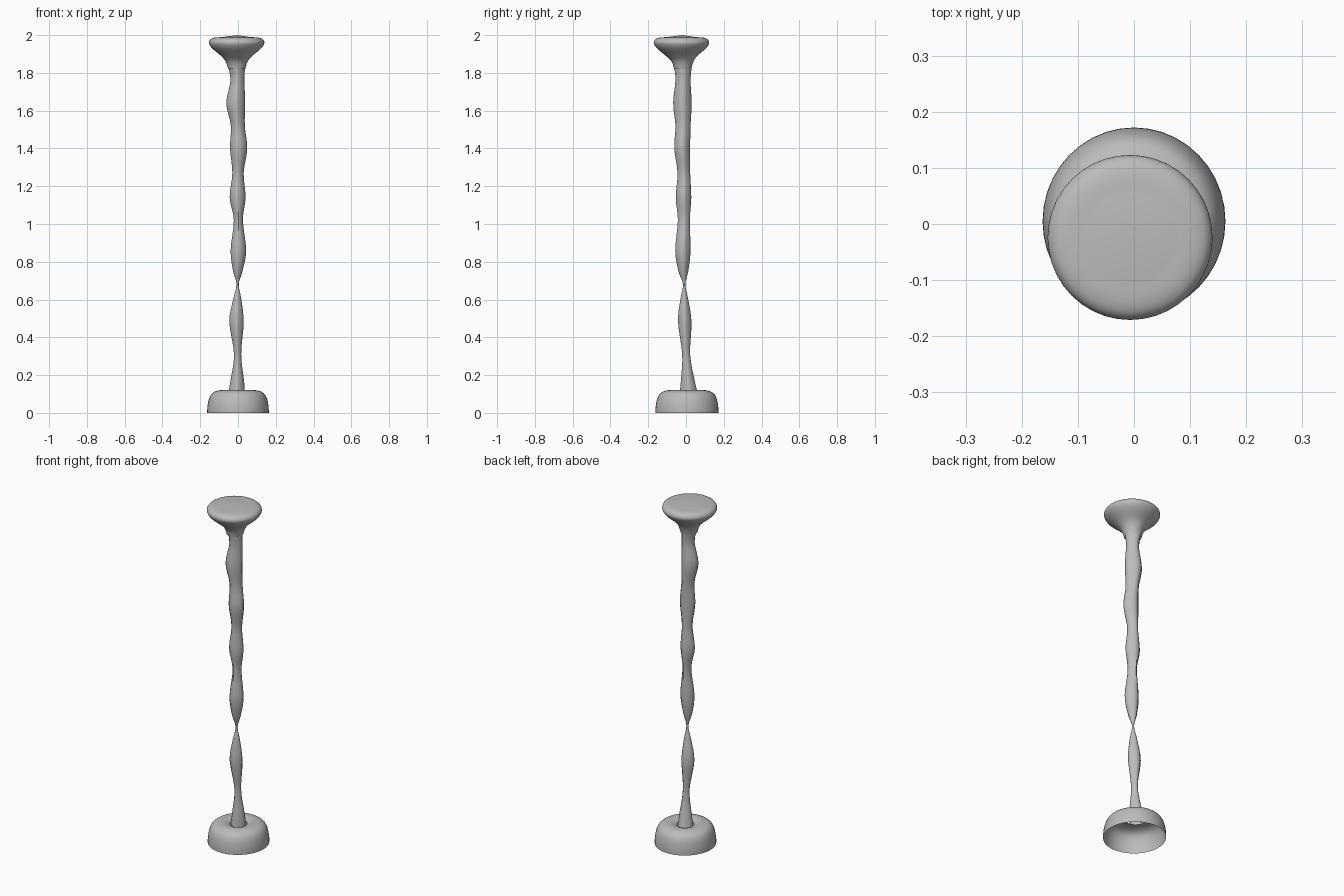
import bpy
import bmesh
from math import sin, cos, pi

if "Cube" in bpy.data.objects:
    bpy.data.objects.remove(bpy.data.objects["Cube"])

grey = bpy.data.materials.new("plain grey")
grey.use_nodes = True
grey.diffuse_color = (0.5, 0.5, 0.5, 1)
grey.node_tree.nodes["Principled BSDF"].inputs["Base Color"].default_value = (0.5, 0.5, 0.5, 1)


def smooth_rings(keys, steps):
    """Catmull-Rom interpolation through rings of (z, x, y, rx, ry)."""
    pts = [keys[0]] + keys + [keys[-1]]
    rings = []
    for a, b, c, d in zip(pts, pts[1:], pts[2:], pts[3:]):
        for s in range(steps):
            t = s / steps
            rings.append([q + t * (r - p + t * (2*p - 5*q + 4*r - s2 + t * (3*q - p - 3*r + s2))) / 2
                          for p, q, r, s2 in zip(a, b, c, d)])
    return rings + [list(keys[-1])]


def loft(name, rings, sides, ridge=0.0, cap=None):
    """Skin a stack of elliptical rings; ridge pinches the diagonals of thin ones."""
    bm = bmesh.new()
    loops = []
    for z, x, y, rx, ry in rings:
        pinch = ridge if max(rx, ry) < 0.07 else 0
        loop = []
        for i in range(sides):
            a = 2 * pi * i / sides
            k = 1 - pinch * sin(2 * a) ** 2
            loop.append(bm.verts.new((x + rx * k * cos(a), y + ry * k * sin(a), z)))
        loops.append(loop)
    for low, high in zip(loops, loops[1:]):
        for i in range(sides):
            j = (i + 1) % sides
            bm.faces.new((low[i], low[j], high[j], high[i]))
    if cap:
        tip = bm.verts.new(cap)
        for i in range(sides):
            bm.faces.new((loops[-1][i], loops[-1][(i + 1) % sides], tip))
    mesh = bpy.data.meshes.new(name)
    bm.to_mesh(mesh)
    bm.free()
    mesh.materials.append(grey)
    obj = bpy.data.objects.new(name, mesh)
    bpy.context.collection.objects.link(obj)
    bpy.ops.object.select_all(action='DESELECT')
    obj.select_set(True)
    bpy.context.view_layer.objects.active = obj
    bpy.ops.object.shade_smooth_by_angle(angle=pi / 4)
    return obj


# Wavy shaft: left, right, front, back limits at each height
limits = [
    (0.10, -0.052, 0.037, -0.034, 0.064),
    (0.17, -0.040, 0.032, -0.027, 0.046),
    (0.31, -0.021, 0.017, -0.020, 0.022),
    (0.48, -0.046, 0.030, -0.042, 0.029),
    (0.60, -0.026, 0.018, -0.030, 0.012),
    (0.68, -0.008, 0.004, -0.016, -0.004),
    (0.75, -0.026, 0.024, -0.040, 0.012),
    (0.86, -0.039, 0.043, -0.057, 0.024),
    (1.02, -0.022, 0.026, -0.043, 0.020),
    (1.14, -0.044, 0.040, -0.054, 0.028),
    (1.27, -0.030, 0.030, -0.045, 0.022),
    (1.40, -0.042, 0.049, -0.062, 0.022),
    (1.52, -0.038, 0.036, -0.056, 0.024),
    (1.64, -0.062, 0.038, -0.068, 0.030),
    (1.76, -0.040, 0.034, -0.056, 0.024),
    (1.84, -0.054, 0.038, -0.064, 0.032),
]
shaft_keys = [(z, (l + r) / 2, (f + b) / 2, (r - l) / 2, (b - f) / 2)
              for z, l, r, f, b in limits]
loft("shaft", smooth_rings(shaft_keys, 4), 16, ridge=0.12)

# Mushroom-shaped head, slightly off centre, with a shallow dome
head_profile = [(1.82, 0.045), (1.86, 0.058), (1.89, 0.083), (1.92, 0.119), (1.94, 0.138),
                (1.96, 0.147), (1.978, 0.138), (1.987, 0.115), (1.989, 0.08)]
head_keys = [(z, -0.007, -0.024 + 0.006 * (r < 0.06), r, r) for z, r in head_profile]
loft("head", smooth_rings(head_keys, 3), 40, cap=(-0.005, -0.022, 2.0))

# Hollow bell-shaped foot, open underneath
foot_profile = [(0.0, 0.163), (0.03, 0.162), (0.07, 0.155), (0.098, 0.142),
                (0.113, 0.122), (0.12, 0.095), (0.118, 0.07), (0.108, 0.045)]
foot_keys = [(z, 0.0, 0.005, r, r + 0.004) for z, r in foot_profile]
loft("foot", smooth_rings(foot_keys, 3), 40)
